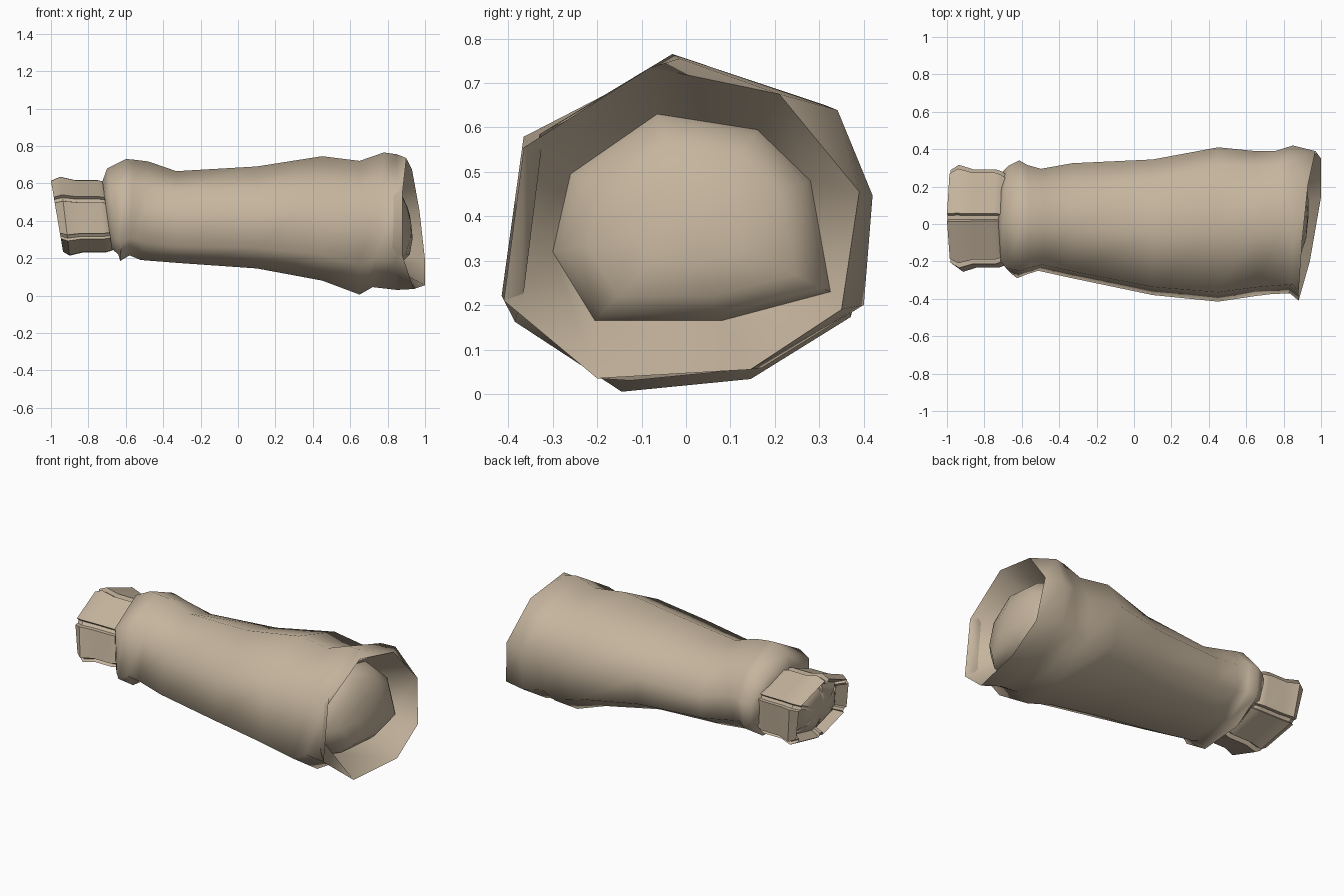
import bpy, bmesh, math
from mathutils import Vector

if "Cube" in bpy.data.objects:
    bpy.data.objects.remove(bpy.data.objects["Cube"])

cloth = bpy.data.materials.new("tan_cloth")
cloth.diffuse_color = (0.56, 0.46, 0.34, 1)
cloth.use_nodes = True
cloth.node_tree.nodes["Principled BSDF"].inputs["Base Color"].default_value = cloth.diffuse_color


def loft(name, rings, angle, tip_push):
    """Skin a list of equal-length rings and close both ends with a fan."""
    bm = bmesh.new()
    loops = [[bm.verts.new(p) for p in r] for r in rings]
    n = len(loops[0])
    for a, b in zip(loops, loops[1:]):
        for i in range(n):
            j = (i + 1) % n
            bm.faces.new((a[i], a[j], b[j], b[i]))
    for loop, push in ((loops[0], 0.0), (loops[-1], tip_push)):
        mid = sum((v.co for v in loop), Vector()) / n
        tip = bm.verts.new(mid + Vector((push, 0, 0)))
        for i in range(n):
            bm.faces.new((loop[i], loop[(i + 1) % n], tip))
    bmesh.ops.recalc_face_normals(bm, faces=bm.faces)
    me = bpy.data.meshes.new(name)
    bm.to_mesh(me)
    bm.free()
    me.materials.append(cloth)
    ob = bpy.data.objects.new(name, me)
    bpy.context.collection.objects.link(ob)
    bpy.ops.object.select_all(action='DESELECT')
    ob.select_set(True)
    bpy.context.view_layer.objects.active = ob
    bpy.ops.object.shade_smooth_by_angle(angle=math.radians(angle))


def dome(ring, steps):
    """Shrunken copies of a ring, shifted along x, forming a rounded cap."""
    pts = [Vector(p) for p in ring]
    mid = sum(pts, Vector()) / len(pts)
    return [[mid + (p - mid) * s + Vector((dx, 0, 0)) for p in pts]
            for s, dx in steps]


# Sleeve: eight-sided section, blended from wrist shape to elbow shape
wrist = [(-0.1, 1), (0.62, 0.64), (1, 0.12), (0.93, -0.5),
         (0.37, -0.92), (-0.52, -1), (-1, -0.64), (-0.88, 0.5)]
elbow = [(-0.1, 1), (0.8, 0.68), (1, 0.15), (0.95, -0.53),
         (0.37, -0.92), (-0.38, -1), (-1, -0.56), (-0.88, 0.5)]
# x, z low, z high, y low, y high, tilt
stations = [
    (-0.70, 0.25, 0.61, -0.23, 0.28, 0.025),
    (-0.67, 0.22, 0.68, -0.27, 0.31, 0.03),
    (-0.615, 0.185, 0.73, -0.29, 0.34, -0.015),
    (-0.57, 0.215, 0.727, -0.27, 0.315, -0.01),
    (-0.50, 0.19, 0.717, -0.25, 0.295, -0.02),
    (-0.33, 0.175, 0.665, -0.29, 0.325, 0),
    (0.10, 0.145, 0.69, -0.38, 0.345, 0),
    (0.45, 0.08, 0.745, -0.415, 0.41, 0),
    (0.65, 0.005, 0.72, -0.385, 0.39, 0),
    (0.75, 0.045, 0.765, -0.375, 0.39, -0.03),
    (0.85, 0.03, 0.755, -0.37, 0.42, 0),
]
rings = []
for x, z0, z1, y0, y1, tilt in stations:
    t = min(max((x + 0.33) / 0.98, 0), 1)
    ring = []
    for a, b in zip(wrist, elbow):
        u, v = Vector(a).lerp(Vector(b), t)
        ring.append((x - tilt * v, (y0 + y1) / 2 + u * (y1 - y0) / 2,
                     (z0 + z1) / 2 + v * (z1 - z0) / 2))
    rings.append(ring)
# Slanted open rim, the shallow funnel inside it and the rounded inner cap
rings.append([(0.90, -0.08, 0.735), (0.93, 0.21, 0.675), (0.97, 0.39, 0.455),
              (1.0, 0.35, 0.19), (1.0, 0.145, 0.055), (0.94, -0.20, 0.035),
              (0.88, -0.41, 0.21), (0.88, -0.365, 0.555)])
inner = [(0.75, -0.065, 0.63), (0.77, 0.16, 0.595), (0.80, 0.28, 0.48),
         (0.83, 0.325, 0.23), (0.83, 0.08, 0.165), (0.80, -0.205, 0.165),
         (0.75, -0.30, 0.32), (0.74, -0.26, 0.495)]
rings.append(inner)
rings += dome(inner, ((0.94, 0.05), (0.75, 0.10), (0.4, 0.13)))
loft("sleeve", rings, 75, 0.012 + 0.0)

# Wrist band: six raised panels with a narrow groove at every corner
corners = [Vector(c) for c in ((0.035, 0.625), (-0.21, 0.52), (-0.235, 0.31),
                               (0.0, 0.225), (0.27, 0.29), (0.295, 0.53))]
centre = Vector((0.03, 0.42))
outline = []
for i, c in enumerate(corners):
    before = (corners[i - 1] - c).normalized()
    after = (corners[(i + 1) % 6] - c).normalized()
    inward = (centre - c).normalized() * 0.025
    outline += [c + before * 0.022, c + before * 0.012 + inward,
                c + after * 0.012 + inward, c + after * 0.022]


def band_ring(x, scale, tilt):
    pts = [centre + (p - centre) * scale for p in outline]
    return [(x - tilt * (p.y - 0.42), p.x, p.y) for p in pts]


band = [band_ring(*r) for r in (
    (-0.66, 0.85, 0.11), (-0.70, 0.96, 0.11), (-0.73, 1.0, 0.11),
    (-0.85, 1.0, 0.11), (-0.925, 1.09, 0.12), (-0.967, 0.98, 0.17),
    (-0.91, 0.82, 0.15))]
band += dome(band[-1], ((0.8, -0.025), (0.45, -0.045)))
loft("wrist_band", band, 40, -0.008)
